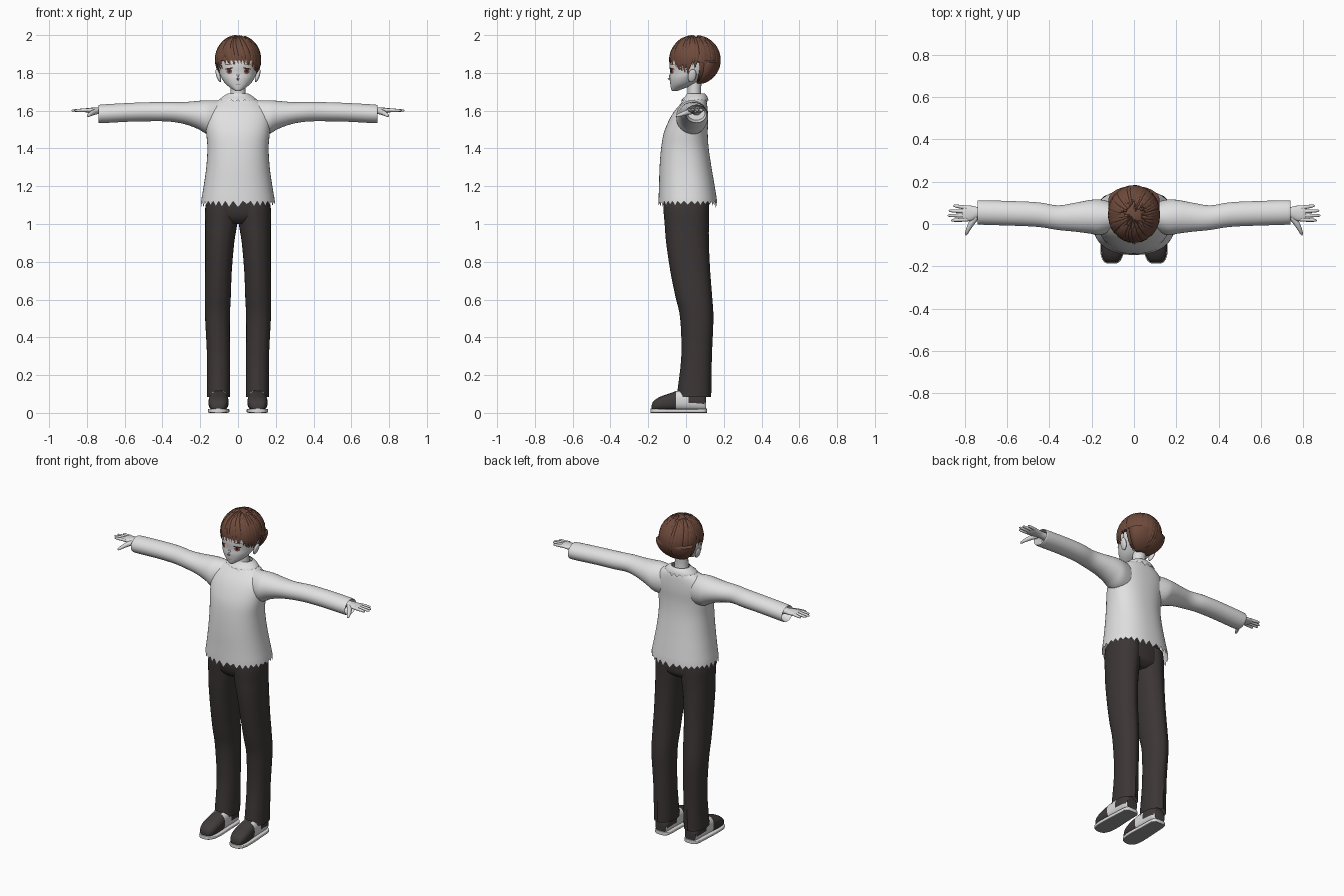
import bpy, bmesh, math, random
from math import sin, cos, pi, radians
from mathutils import Vector
from mathutils.bvhtree import BVHTree

random.seed(4)
if "Cube" in bpy.data.objects:
    bpy.data.objects.remove(bpy.data.objects["Cube"])


def material(name, r, g, b):
    m = bpy.data.materials.new(name)
    m.use_nodes = True
    m.diffuse_color = (r, g, b, 1)
    m.node_tree.nodes["Principled BSDF"].inputs["Base Color"].default_value = (r, g, b, 1)
    return m


KNIT = material("sweater_white", .75, .75, .75)
SKIN = material("pale_skin", .72, .72, .72)
HAIR = material("brown_hair", .16, .07, .045)
CLOTH = material("trouser_charcoal", .045, .037, .036)
SHOE = material("shoe_charcoal", .05, .043, .042)
WHITE = material("shoe_white", .72, .72, .72)
TREAD = material("tread_grey", .3, .3, .3)
IRIS = material("iris_red_brown", .25, .08, .06)
DARK = material("lash_dark", .03, .02, .02)
LIP = material("lip_rose", .4, .2, .18)


def skin(name, strips, mats, caps=True, rule=None):
    """Bridge each list of rings into a tube; all tubes share one object."""
    bm = bmesh.new()
    for rings in strips:
        vs = [[bm.verts.new(p) for p in r] for r in rings]
        n = len(vs[0])
        for a, b in zip(vs, vs[1:]):
            for i in range(n):
                j = (i + 1) % n
                bm.faces.new((a[i], a[j], b[j], b[i]))
        if caps:
            bm.faces.new(vs[0])
            bm.faces.new(vs[-1])
    bmesh.ops.recalc_face_normals(bm, faces=bm.faces)
    if rule:
        for f in bm.faces:
            f.material_index = rule(f.calc_center_median(), f.normal)
    me = bpy.data.meshes.new(name)
    bm.to_mesh(me)
    bm.free()
    ob = bpy.data.objects.new(name, me)
    bpy.context.collection.objects.link(ob)
    for m in mats:
        me.materials.append(m)
    smooth(ob)
    return ob


def smooth(ob):
    bpy.ops.object.select_all(action='DESELECT')
    ob.select_set(True)
    bpy.context.view_layer.objects.active = ob
    bpy.ops.object.shade_smooth_by_angle(angle=radians(50))


def spline(rows, n):
    """Catmull-Rom refinement of section rows."""
    out = []
    for i in range(len(rows) - 1):
        p = [rows[max(0, min(len(rows) - 1, i + k))] for k in (-1, 0, 1, 2)]
        for s in range(n):
            t = s / n
            out.append([b + .5 * t * (c - a + t * (2*a - 5*b + 4*c - d + t * (3*b - a - 3*c + d)))
                        for a, b, c, d in zip(*p)])
    return out + [rows[-1]]


def ring(c, u, v, seg, e=2):
    pts = []
    for i in range(seg):
        a = 2 * pi * i / seg
        x, y = (math.copysign(abs(q) ** (2 / e), q) for q in (cos(a), sin(a)))
        pts.append(c + u * x + v * y)
    return pts


def loft(name, rows, axis, mats, side=1, seg=32, e=2, n=4, teeth=0, crease=0, caps=True, rule=None):
    """Rows are (position, low and high of one cross axis, low and high of the other)."""
    order = {'x': (2, 0, 1), 'y': (0, 2, 1), 'z': (0, 1, 2)}[axis]
    rings = []
    for t, a0, a1, b0, b1 in spline(rows, n):
        flat = ring(Vector(((a0 + a1) / 2, (b0 + b1) / 2, t)),
                    Vector(((a1 - a0) / 2, 0, 0)), Vector((0, (b1 - b0) / 2, 0)), seg, e)
        flat[seg // 4].y += crease
        flat[3 * seg // 4].y -= crease
        rings.append([Vector([p[k] for k in order]) for p in flat])
    for p in rings[0][::2] if teeth else []:
        p.z -= random.uniform(.4, 1) * teeth
    for r in rings:
        for p in r:
            p.x *= side
    return skin(name, [rings], mats, caps, rule)


def limb(points, radii, seg=10, flat=1):
    """Rings of a round limb along points."""
    out = []
    for i, p in enumerate(points):
        d = (Vector(points[min(i + 1, len(points) - 1)]) - Vector(points[max(i - 1, 0)])).normalized()
        u = d.cross(Vector((0, 0, 1))).normalized()
        out.append(ring(Vector(p), u * radii[i], u.cross(d) * radii[i] * flat, seg))
    return out


# Sweater body with a ragged hem, and its collar
loft("sweater_body", [(1.12, -.196, .196, -.146, .165), (1.2, -.182, .182, -.143, .152),
     (1.3, -.168, .168, -.14, .135), (1.4, -.162, .162, -.132, .12), (1.48, -.168, .168, -.118, .115),
     (1.55, -.174, .174, -.09, .117), (1.6, -.165, .165, -.06, .115), (1.64, -.13, .13, -.025, .11),
     (1.665, -.085, .085, 0, .1), (1.675, -.055, .055, .012, .09)],
     'z', [KNIT], seg=64, e=2.3, teeth=.036, caps=False)
loft("collar", [(1.658, -.1, .1, -.025, .118), (1.675, -.08, .08, -.005, .112),
     (1.69, -.056, .056, .005, .1)], 'z', [KNIT], seg=36, teeth=.022, caps=False)

# Neck, head and nose
loft("neck", [(1.62, -.05, .05, 0, .095), (1.69, -.04, .04, .008, .08),
     (1.79, -.04, .04, .008, .085)], 'z', [SKIN])
head = loft("head", [(1.703, -.01, .01, -.072, -.05), (1.712, -.026, .026, -.078, -.025),
     (1.738, -.062, .062, -.083, .04), (1.77, -.086, .086, -.086, .09), (1.8, -.098, .098, -.084, .13),
     (1.85, -.104, .104, -.087, .15), (1.92, -.098, .098, -.073, .15), (1.965, -.068, .068, -.03, .12),
     (1.985, -.02, .02, .02, .07)], 'z', [SKIN], seg=48, e=2.1)
skin("nose", [limb([(0, -.078, 1.8), (0, -.085, 1.782), (0, -.092, 1.769), (0, -.082, 1.762)],
     [.004, .007, .007, .003])], [SKIN])

# Face details laid on the head surface
tree = BVHTree.FromPolygons([v.co for v in head.data.vertices], [p.vertices for p in head.data.polygons])


def decal(name, x, z, rx, rz, tilt, lift, mat):
    bm = bmesh.new()

    def put(r, a):
        u, v = r * rx * cos(a), r * rz * sin(a)
        px, pz = x + u * cos(tilt) - v * sin(tilt), z + u * sin(tilt) + v * cos(tilt)
        hit = tree.ray_cast(Vector((px, -1, pz)), Vector((0, 1, 0)))[0]
        return bm.verts.new((px, (hit.y if hit else 0) - lift, pz))
    steps = [2 * pi * i / 20 for i in range(20)]
    rows = [[put(r, a) for a in steps] for r in (.1, .55, 1)]
    bm.faces.new(rows[0])
    for a, b in zip(rows, rows[1:]):
        for i in range(20):
            bm.faces.new((a[i - 1], b[i - 1], b[i], a[i]))
    bmesh.ops.recalc_face_normals(bm, faces=bm.faces)
    me = bpy.data.meshes.new(name)
    bm.to_mesh(me)
    bm.free()
    me.materials.append(mat)
    bpy.context.collection.objects.link(bpy.data.objects.new(name, me))


decal("mouth", 0, 1.737, .014, .002, 0, .002, LIP)

# Hair: a cap over the skull, open at the face
C, R = Vector((0, .046, 1.865)), Vector((.121, .134, .129))
cap = []
for deg in range(-70, 90, 5):
    c, s = cos(radians(deg)), sin(radians(deg))
    front = C.y - R.y * c if deg >= 0 else .05
    cap.append((C.z + R.z * s, -R.x * c, R.x * c, front, C.y + R.y * c))
loft("hair_cap", cap, 'z', [HAIR], seg=48, n=1)


def lock(az, top, end, width):
    rings = []
    for k in range(11):
        t = k / 10
        phi = radians(top + (end - top) * t)
        a = az + .12 * sin(3 * t + az)
        d = Vector((cos(a) * cos(phi), sin(a) * cos(phi), sin(phi)))
        across = Vector((-sin(a), cos(a), 0))
        w = .128 * width * cos(phi) * (1 - t ** 3) + .0006
        rings.append(ring(C + Vector([d[i] * R[i] for i in range(3)]), across * w, d * .007 * (1.1 - t), 8))
    return rings


# Hair locks: short fringe, sideburns, cropped above the ears, long at the nape
locks = []
for i in range(44):
    az = 2 * pi * i / 44 + random.uniform(-.04, .04)
    d = sin(az)
    end = -14 if d < -.75 else -30 if d < -.35 else -18 if d < .1 else -62
    locks.append(lock(az, random.uniform(60, 84), end + random.uniform(-8, 8), random.uniform(.1, .17)))
skin("hair_locks", locks, [HAIR])

# Hips under the sweater
loft("trouser_hips", [(1.0, -.1, .1, -.07, .08), (1.03, -.165, .165, -.1, .112),
     (1.08, -.174, .174, -.115, .118), (1.16, -.158, .158, -.115, .115)], 'z', [CLOTH], e=2.4)


def shoe_panel(c, n):
    return 1 if c.y > -.05 and (c.y < .015 or c.z < .05) and abs(n.x) > .35 else 0


for side, tag in ((1, "left_"), (-1, "right_")):
    # Face features and ear
    decal(tag + "iris", side * .046, 1.808, .015, .014, 0, .002, IRIS)
    decal(tag + "pupil", side * .046, 1.81, .006, .009, 0, .003, DARK)
    decal(tag + "lash", side * .048, 1.823, .022, .0035, -side * .15, .004, DARK)
    decal(tag + "brow", side * .05, 1.845, .02, .002, -side * .1, .003, HAIR)
    bpy.ops.mesh.primitive_uv_sphere_add(segments=20, ring_count=12, location=(side * .104, .032, 1.785),
                                         rotation=(-.2, side * .3, 0))
    ear = bpy.context.object
    ear.name = tag + "ear"
    ear.scale = (.011, .022, .036)
    ear.data.materials.append(SKIN)
    smooth(ear)

    # Sleeve, turned in at the cuff
    loft(tag + "sleeve", [(.09, -.03, .1, 1.47, 1.652), (.16, -.052, .116, 1.475, 1.655),
         (.21, -.045, .113, 1.502, 1.652), (.28, -.036, .1, 1.528, 1.646), (.36, -.028, .088, 1.542, 1.645),
         (.45, -.014, .102, 1.544, 1.645), (.57, -.008, .108, 1.542, 1.641), (.725, -.003, .112, 1.534, 1.632),
         (.73, .002, .107, 1.54, 1.627), (.69, .01, .1, 1.55, 1.62)], 'x', [KNIT], side)

    # Hand with four fingers and a thumb
    loft(tag + "palm", [(.68, .028, .083, 1.575, 1.62), (.735, .03, .08, 1.582, 1.617),
         (.765, .016, .086, 1.586, 1.616), (.8, .012, .088, 1.59, 1.614), (.812, .02, .082, 1.594, 1.61)],
         'x', [SKIN], side, seg=20)
    digits = []
    for y, tip, spread in ((.021, .865, -.004), (.04, .882, 0), (.059, .876, .004), (.077, .855, .01)):
        digits.append(limb([(side * (.79 + (tip - .79) * t), y + spread * t, 1.603 - .002 * t)
                            for t in (0, .4, .8, .95, 1)], [.0095, .009, .0075, .005, .001]))
    digits.append(limb([(side * x, y, z) for x, y, z in ((.745, .035, 1.597), (.768, .004, 1.59),
                       (.784, -.025, 1.58), (.793, -.047, 1.572), (.795, -.054, 1.57))],
                       [.015, .014, .0105, .007, .001]))
    skin(tag + "fingers", digits, [SKIN])

    # Trouser leg, pressed to a crease front and back
    loft(tag + "trouser_leg", [(.085, .043, .165, -.045, .128), (.12, .042, .164, -.04, .129),
         (.3, .043, .164, -.02, .132), (.5, .043, .174, -.026, .14), (.62, .038, .176, -.052, .133),
         (.75, .033, .174, -.078, .123), (.9, .02, .174, -.1, .116), (1.0, .004, .174, -.108, .116),
         (1.07, -.004, .174, -.114, .118), (1.13, 0, .165, -.114, .116)],
         'z', [CLOTH], side, e=2.2, crease=.005, caps=False)

    # Shoe upper and flat sole
    loft(tag + "shoe_upper", [(-.182, .085, .125, .018, .04), (-.172, .068, .142, .012, .062),
         (-.14, .054, .154, .01, .084), (-.09, .05, .156, .01, .102), (-.04, .052, .153, .01, .118),
         (.03, .053, .15, .01, .125), (.085, .056, .147, .01, .115), (.105, .066, .138, .012, .09)],
         'y', [SHOE, WHITE], side, e=2.5, rule=shoe_panel)
    loft(tag + "shoe_sole", [(-.187, .084, .126, 0, .022), (-.174, .064, .146, 0, .022),
         (-.14, .05, .158, 0, .022), (-.08, .046, .159, 0, .022), (0, .05, .155, 0, .022),
         (.08, .052, .15, 0, .022), (.102, .06, .143, 0, .022), (.111, .076, .128, 0, .022)],
         'y', [WHITE, TREAD], side, e=6, rule=lambda c, n: 1 if n.z < -.7 else 0)
